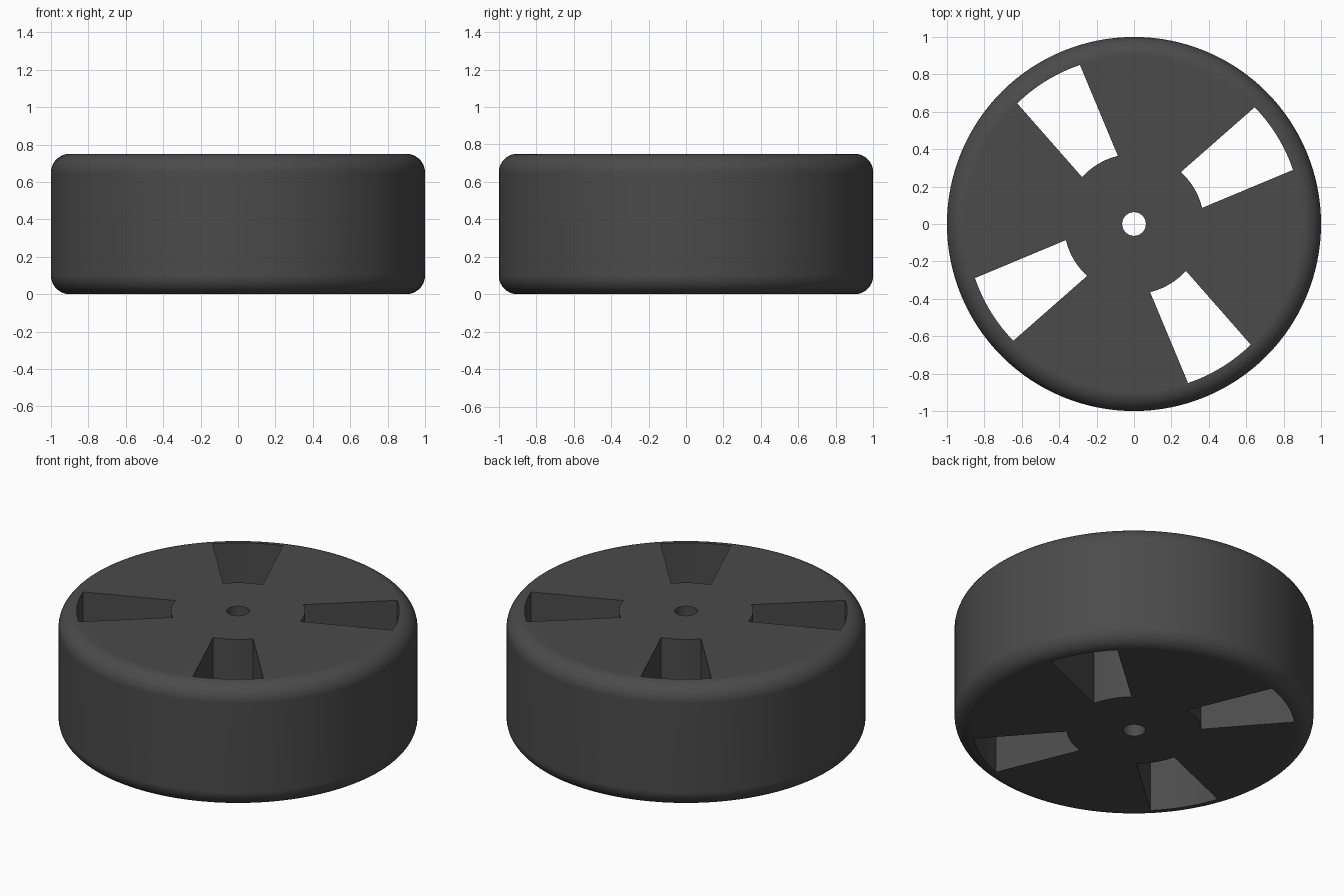
import bpy, bmesh
from math import sin, cos, pi, atan2, radians

if "Cube" in bpy.data.objects:
    bpy.data.objects.remove(bpy.data.objects["Cube"])

HEIGHT, FILLET, BORE = 0.75, 0.1, 0.063


def new_object(name, bm):
    bmesh.ops.recalc_face_normals(bm, faces=bm.faces)
    mesh = bpy.data.meshes.new(name)
    bm.to_mesh(mesh)
    bm.free()
    ob = bpy.data.objects.new(name, mesh)
    bpy.context.collection.objects.link(ob)
    return ob


def lathe(name, profile, steps):
    """Spin a closed (radius, height) profile around z."""
    bm = bmesh.new()
    rings = [[bm.verts.new((r * cos(2 * pi * i / steps), r * sin(2 * pi * i / steps), z))
              for r, z in profile] for i in range(steps)]
    for i in range(steps):
        a, b = rings[i], rings[(i + 1) % steps]
        for j in range(len(profile)):
            k = (j + 1) % len(profile)
            bm.faces.new((a[j], b[j], b[k], a[k]))
    return new_object(name, bm)


def arc(radius, start, end, n=12):
    return [(radius * cos(start + (end - start) * i / n),
             radius * sin(start + (end - start) * i / n)) for i in range(n + 1)]


# Wheel body: bored disc with rounded rims
corner = 10
profile = [(BORE, 0)]
for zc, a0 in ((FILLET, -pi / 2), (HEIGHT - FILLET, 0)):
    profile += [(1 - FILLET + FILLET * cos(a0 + pi / 2 * i / corner),
                 zc + FILLET * sin(a0 + pi / 2 * i / corner)) for i in range(corner + 1)]
profile.append((BORE, HEIGHT))
wheel = lathe("wheel", profile, 128)

# Four windows between the spokes, curved at the hub and at the rim
outline = (arc(0.898, atan2(0.289, 0.850), atan2(0.626, 0.647))
           + arc(0.374, atan2(0.278, 0.251), atan2(0.086, 0.364)))
bm = bmesh.new()
for q in range(4):
    c, s = cos(q * pi / 2), sin(q * pi / 2)
    low, top = [[bm.verts.new((x * c - y * s, x * s + y * c, z)) for x, y in outline]
                for z in (-0.2, HEIGHT + 0.2)]
    bm.faces.new(low[::-1])
    bm.faces.new(top)
    for i in range(len(outline)):
        k = (i + 1) % len(outline)
        bm.faces.new((low[i], low[k], top[k], top[i]))
cutter = new_object("window_cutter", bm)
cutter.hide_render = True

cut = wheel.modifiers.new("windows", 'BOOLEAN')
cut.operation, cut.solver, cut.object = 'DIFFERENCE', 'EXACT', cutter
bpy.context.view_layer.objects.active = wheel
wheel.select_set(True)
bpy.ops.object.modifier_apply(modifier=cut.name)
bpy.data.objects.remove(cutter)

# Smooth curves, crisp window edges, flat faces kept flat
bpy.ops.object.shade_smooth_by_angle(angle=radians(30))
weighted = wheel.modifiers.new("weighted_normals", 'WEIGHTED_NORMAL')
weighted.keep_sharp = True

# Dark rubber colour
rubber = bpy.data.materials.new("dark_grey")
rubber.diffuse_color = (0.07, 0.07, 0.07, 1)
rubber.use_nodes = True
rubber.node_tree.nodes["Principled BSDF"].inputs["Base Color"].default_value = rubber.diffuse_color
wheel.data.materials.append(rubber)
